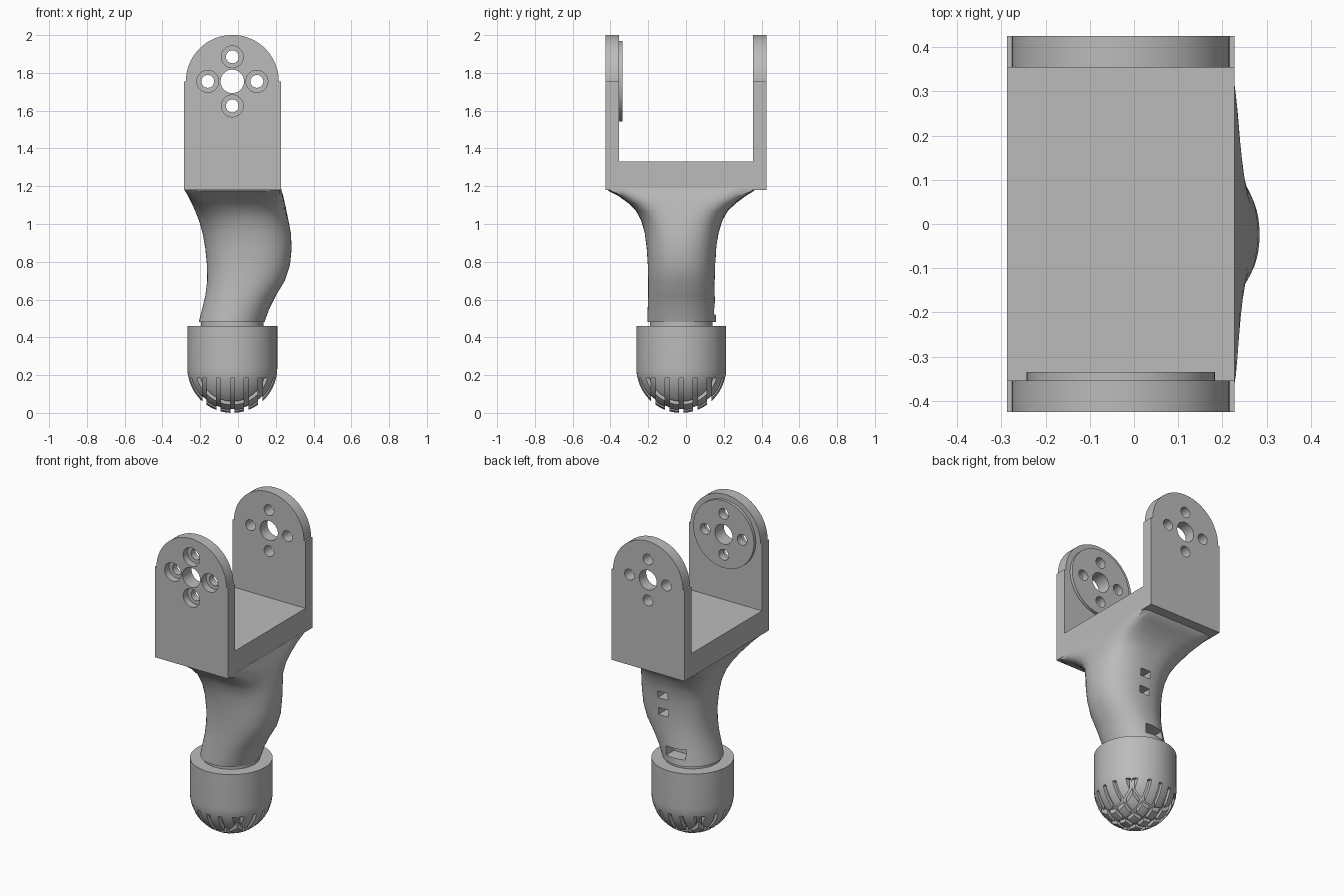
import bpy, bmesh, math
from mathutils import Matrix, Vector

old = bpy.data.objects.get("Cube")
if old:
    bpy.data.objects.remove(old, do_unlink=True)

grey = bpy.data.materials.new("light_grey")
grey.use_nodes = True
COLOR = (0.5, 0.5, 0.5, 1)
grey.diffuse_color = COLOR
grey.node_tree.nodes["Principled BSDF"].inputs["Base Color"].default_value = COLOR

CX, CY = -0.03, -0.025      # axis of the foot
EYE_Z = 1.755               # height of the pivot
HALF_W = 0.257
TURN = Matrix.Rotation(math.pi / 2, 4, 'X')


def finish(name, bm):
    bmesh.ops.recalc_face_normals(bm, faces=bm.faces)
    me = bpy.data.meshes.new(name)
    bm.to_mesh(me)
    bm.free()
    me.materials.append(grey)
    ob = bpy.data.objects.new(name, me)
    bpy.context.collection.objects.link(ob)
    return ob


def activate(ob):
    bpy.ops.object.select_all(action='DESELECT')
    ob.select_set(True)
    bpy.context.view_layer.objects.active = ob


def smooth(ob):
    activate(ob)
    bpy.ops.object.shade_smooth_by_angle(angle=math.radians(35))


def box(name, center, size):
    bm = bmesh.new()
    bmesh.ops.create_cube(bm, size=1, matrix=Matrix.Translation(center) @ Matrix.Diagonal((*size, 1)))
    return finish(name, bm)


def cylinder(name, center, radius, depth, turn=Matrix()):
    bm = bmesh.new()
    bmesh.ops.create_cone(bm, cap_ends=True, segments=64, radius1=radius, radius2=radius,
                          depth=depth, matrix=Matrix.Translation(center) @ turn)
    return finish(name, bm)


def modify(ob, cutters, operation='DIFFERENCE'):
    activate(ob)
    for c in cutters:
        mod = ob.modifiers.new("cut", 'BOOLEAN')
        mod.operation, mod.solver, mod.object = operation, 'EXACT', c
        bpy.ops.object.modifier_apply(modifier=mod.name)
        bpy.data.objects.remove(c, do_unlink=True)


def ear(name, y0, y1):
    # straight sides, small shoulders, round top
    pts = [(-HALF_W, 1.18), (HALF_W, 1.18), (HALF_W, EYE_Z)]
    pts += [(0.246 * math.cos(a), EYE_Z + 0.246 * math.sin(a))
            for a in (math.pi * i / 40 for i in range(41))]
    pts.append((-HALF_W, EYE_Z))
    bm = bmesh.new()
    face = bm.faces.new([bm.verts.new((CX + x, y0, z)) for x, z in pts])
    ext = bmesh.ops.extrude_face_region(bm, geom=[face])
    moved = [v for v in ext["geom"] if isinstance(v, bmesh.types.BMVert)]
    bmesh.ops.translate(bm, verts=moved, vec=(0, y1 - y0, 0))
    return finish(name, bm)


# Bracket: two ears, floor and inner boss
front_ear = ear("front_ear", -0.425, -0.354)
back_ear = ear("back_ear", 0.354, 0.425)
box("bracket_floor", (CX, 0, 1.255), (2 * HALF_W, 0.708, 0.15))
modify(front_ear, [cylinder("boss", (CX, -0.365, EYE_Z), 0.213, 0.06, TURN)], 'UNION')

# Pivot and screw holes
screws = [(0.13, 0), (-0.13, 0), (0, 0.13), (0, -0.13)]
for plate, y in ((front_ear, -0.38), (back_ear, 0.39)):
    cuts = [cylinder("cutter", (CX, y, EYE_Z), 0.062, 0.3, TURN)]
    cuts += [cylinder("cutter", (CX + x, y, EYE_Z + z), 0.034, 0.3, TURN) for x, z in screws]
    if plate is front_ear:
        cuts += [cylinder("cutter", (CX + x, -0.42, EYE_Z + z), 0.058, 0.08, TURN) for x, z in screws]
    modify(plate, cuts)
    smooth(plate)

# Neck: rows of height, left, right, front, back and squareness
ROWS = [(0.48, -0.208, 0.14, -0.205, 0.16, 2),
        (0.55, -0.19, 0.165, -0.203, 0.155, 2.1),
        (0.62, -0.173, 0.2, -0.2, 0.152, 2.2),
        (0.7, -0.163, 0.248, -0.2, 0.152, 2.3),
        (0.78, -0.164, 0.275, -0.202, 0.155, 2.3),
        (0.87, -0.173, 0.284, -0.208, 0.16, 2.3),
        (0.95, -0.187, 0.28, -0.218, 0.172, 2.4),
        (1.02, -0.207, 0.267, -0.238, 0.193, 2.7),
        (1.07, -0.227, 0.257, -0.265, 0.222, 3.5),
        (1.11, -0.245, 0.248, -0.305, 0.265, 5),
        (1.15, -0.265, 0.239, -0.36, 0.318, 9),
        (1.175, -0.281, 0.231, -0.41, 0.36, 20),
        (1.19, -0.285, 0.228, -0.418, 0.368, 30)]
SEG = 64
bm = bmesh.new()
rings = []
for z, x0, x1, y0, y1, n in ROWS:
    ring = []
    for i in range(SEG):
        a = math.tau * i / SEG
        c, s = math.cos(a), math.sin(a)
        r = (abs(c) ** n + abs(s) ** n) ** (-1 / n)
        ring.append(bm.verts.new(((x0 + x1 + (x1 - x0) * r * c) / 2,
                                  (y0 + y1 + (y1 - y0) * r * s) / 2, z)))
    rings.append(ring)
for low, high in zip(rings, rings[1:]):
    for i in range(SEG):
        j = (i + 1) % SEG
        bm.faces.new((low[i], low[j], high[j], high[i]))
bm.faces.new(rings[0])
bm.faces.new(rings[-1])
neck = finish("neck", bm)
# Cable openings at the back of the neck
modify(neck, [box("cutter", (0.05, 0.15, 0.9), (0.07, 0.16, 0.045)),
              box("cutter", (0.05, 0.15, 0.79), (0.07, 0.16, 0.045)),
              box("cutter", (-0.03, 0.15, 0.55), (0.13, 0.16, 0.06))])
smooth(neck)

# Collar between neck and foot
smooth(cylinder("collar", (CX, CY, 0.46), 0.165, 0.06))

# Foot: cup with a round bottom and crossed tread grooves
R = 0.238
bm = bmesh.new()
profile = [(0, 0.46), (R, 0.46)]
profile += [(R * math.cos(a), R - R * math.sin(a)) for a in (math.pi / 2 * i / 20 for i in range(20))]
profile.append((0, 0))
verts = [bm.verts.new((CX + r, CY, z)) for r, z in profile]
edges = [bm.edges.new(pair) for pair in zip(verts, verts[1:])]
bmesh.ops.spin(bm, geom=verts + edges, cent=(CX, CY, 0), axis=(0, 0, 1), angle=math.tau, steps=64)
bmesh.ops.remove_doubles(bm, verts=bm.verts, dist=0.0001)
foot = finish("foot", bm)
grooves = []
for k in range(-2, 3):
    d = k * 0.074
    grooves.append(box("cutter", (CX + d, CY, 0.085), (0.022, 0.6, 0.2)))
    grooves.append(box("cutter", (CX, CY + d, 0.085), (0.6, 0.022, 0.2)))
modify(foot, grooves)
smooth(foot)

# Core that forms the groove floors
bm = bmesh.new()
bmesh.ops.create_uvsphere(bm, u_segments=64, v_segments=32, radius=0.217,
                          matrix=Matrix.Translation((CX, CY, R)))
smooth(finish("foot_core", bm))
